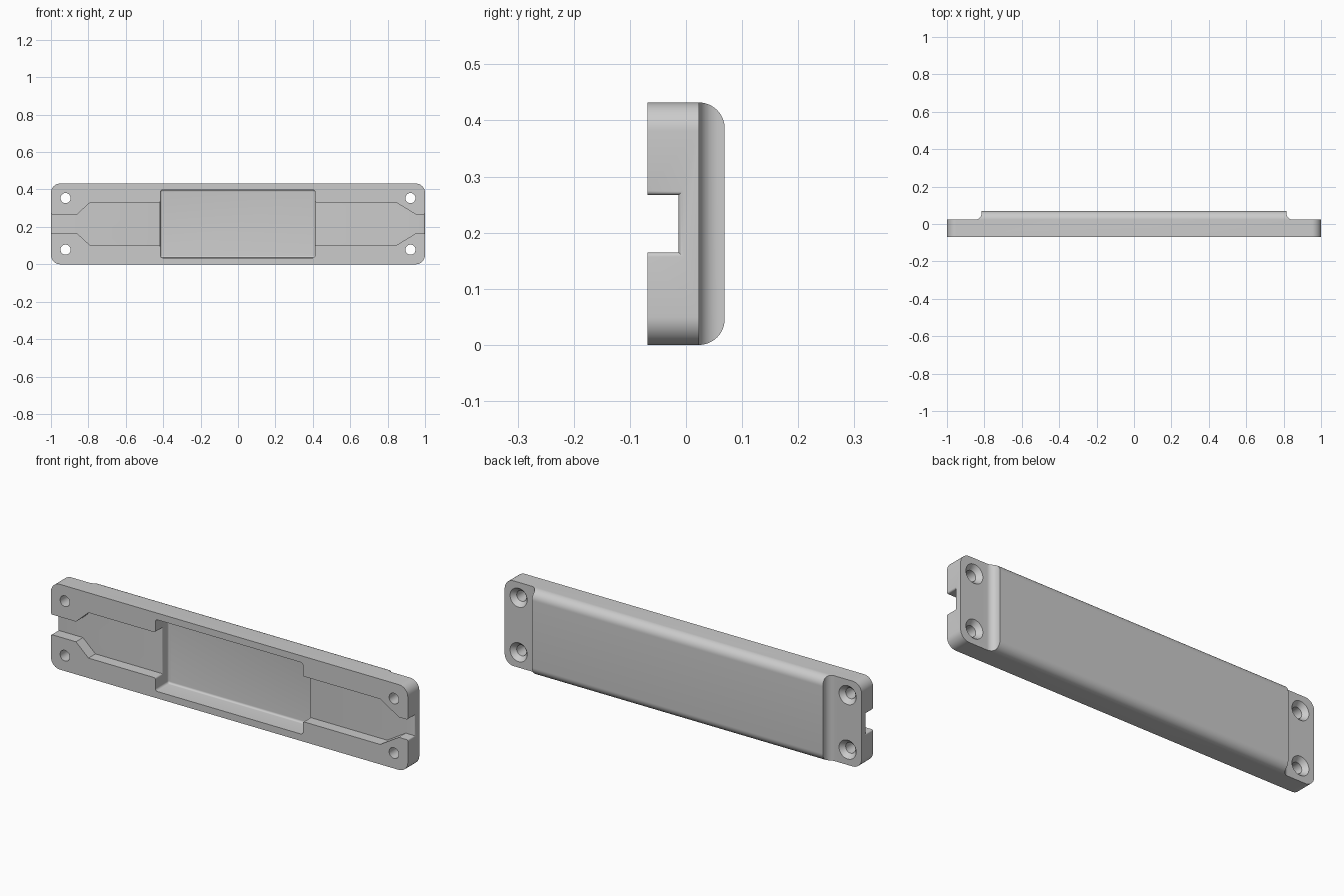
import bpy, bmesh
from math import sin, cos, pi

cube = bpy.data.objects.get("Cube")
if cube:
    bpy.data.objects.remove(cube, do_unlink=True)

H, MID = 0.432, 0.216            # plate height and its middle
FRONT, STEP, BACK = -0.069, 0.023, 0.069
CHANNEL, POCKET = -0.013, 0.036  # floors of the recesses

grey = bpy.data.materials.new("grey_plastic")
grey.use_nodes = True
grey.diffuse_color = (0.6, 0.6, 0.6, 1)
grey.node_tree.nodes["Principled BSDF"].inputs["Base Color"].default_value = (0.6, 0.6, 0.6, 1)


def arc(cx, cy, r, a0, a1, n=12):
    """Points on an arc, angles in quarter turns."""
    return [(cx + r * cos((a0 + (a1 - a0) * i / n) * pi / 2),
             cy + r * sin((a0 + (a1 - a0) * i / n) * pi / 2)) for i in range(n + 1)]


def rounded_rect(x0, x1, z0, z1, r):
    return (arc(x1 - r, z1 - r, r, 0, 1) + arc(x0 + r, z1 - r, r, 1, 2)
            + arc(x0 + r, z0 + r, r, 2, 3) + arc(x1 - r, z0 + r, r, 3, 4))


def loft(name, loops):
    """Solid through matching closed loops of 3D points."""
    bm = bmesh.new()
    rings = [[bm.verts.new(p) for p in loop] for loop in loops]
    for a, b in zip(rings, rings[1:]):
        for i in range(len(a)):
            j = (i + 1) % len(a)
            bm.faces.new((a[i], a[j], b[j], b[i]))
    bm.faces.new(rings[0])
    bm.faces.new(rings[-1])
    bmesh.ops.recalc_face_normals(bm, faces=bm.faces)
    mesh = bpy.data.meshes.new(name)
    bm.to_mesh(mesh)
    bm.free()
    mesh.materials.append(grey)
    obj = bpy.data.objects.new(name, mesh)
    bpy.context.collection.objects.link(obj)
    return obj


def prism(name, pts, axis, lo, hi):
    place = {"x": lambda a, b, t: (t, a, b),
             "y": lambda a, b, t: (a, t, b),
             "z": lambda a, b, t: (a, b, t)}[axis]
    return loft(name, [[place(a, b, t) for a, b in pts] for t in (lo, hi)])


def cut(target, tool, operation="DIFFERENCE"):
    mod = target.modifiers.new(tool.name, "BOOLEAN")
    mod.operation, mod.solver, mod.object = operation, "EXACT", tool
    bpy.context.view_layer.objects.active = target
    bpy.ops.object.modifier_apply(modifier=mod.name)
    bpy.data.objects.remove(tool, do_unlink=True)


# Long body with rounded back edges
R = BACK - STEP
section = [(FRONT, 0)] + arc(STEP, R, R, -1, 0) + arc(STEP, H - R, R, 0, 1) + [(FRONT, H)]
body = prism("cover_plate", section, "x", -1.1, 1.1)

# Rounded outline of the plate
cut(body, prism("outline", rounded_rect(-1, 1, 0, H, 0.05), "y", -0.2, 0.2), "INTERSECT")

# Lowered end tabs, with a hollow fillet up to the raised back
F, EDGE = 0.035, 0.815
for s in (-1, 1):
    pts = [(1.2, STEP)] + arc(EDGE + F, STEP + F, F, 3, 2) + [(EDGE, 0.2), (1.2, 0.2)]
    cut(body, prism("tab_cutter", [(s * x, y) for x, y in pts], "z", -0.1, H + 0.1))

# Cable channel that narrows to a slot at both ends
SLOT, WIDE = 0.051, 0.115
upper = [(-1.1, SLOT), (-0.86, SLOT), (-0.79, WIDE), (0.845, WIDE), (0.95, SLOT), (1.1, SLOT)]
channel = [(x, MID + h) for x, h in upper] + [(x, MID - h) for x, h in reversed(upper)]
cut(body, prism("channel_cutter", channel, "y", -0.2, CHANNEL))

# Deeper pocket in the middle, with a rounded floor edge
LEFT, RIGHT, LOW, HIGH, FILLET = -0.415, 0.412, 0.035, 0.398, 0.01
wall = [(0, -0.2)] + [(FILLET - a, POCKET - FILLET + b) for a, b in arc(0, 0, FILLET, 0, 1, 5)]
loops = [[(x, y, z) for x, z in rounded_rect(LEFT + d, RIGHT - d, LOW + d, HIGH - d, 0.012 - d)]
         for d, y in wall]
cut(body, loft("pocket_cutter", loops))

# Rounded lips where the channel opens into the pocket and at the ends
LIP = 0.008
for x, way, h in ((-1, -1, SLOT), (1, 1, SLOT), (LEFT, 1, WIDE), (RIGHT, -1, WIDE)):
    path = [(u - LIP, LIP - v) for u, v in arc(0, 0, LIP, 1, 0, 5)] + [(0.01, LIP)]
    loops = [[(x + way * u, y, z) for y, z in
              ((-0.2, MID - h - e), (CHANNEL + e, MID - h - e),
               (CHANNEL + e, MID + h + e), (-0.2, MID + h + e))] for u, e in path]
    cut(body, loft("lip_cutter", loops))

# Countersunk screw holes
for x in (-0.922, 0.922):
    for dz in (-0.138, 0.138):
        stations = [(-0.2, 0.027), (STEP - 0.023, 0.027), (STEP, 0.048), (STEP + 0.1, 0.048)]
        loops = [[(px, y, pz) for px, pz in arc(x, MID + dz, r, 0, 4, 32)[:-1]] for y, r in stations]
        cut(body, loft("screw_cutter", loops))

bpy.ops.object.select_all(action="DESELECT")
body.select_set(True)
bpy.context.view_layer.objects.active = body
bpy.ops.object.shade_smooth_by_angle(angle=pi / 6)
